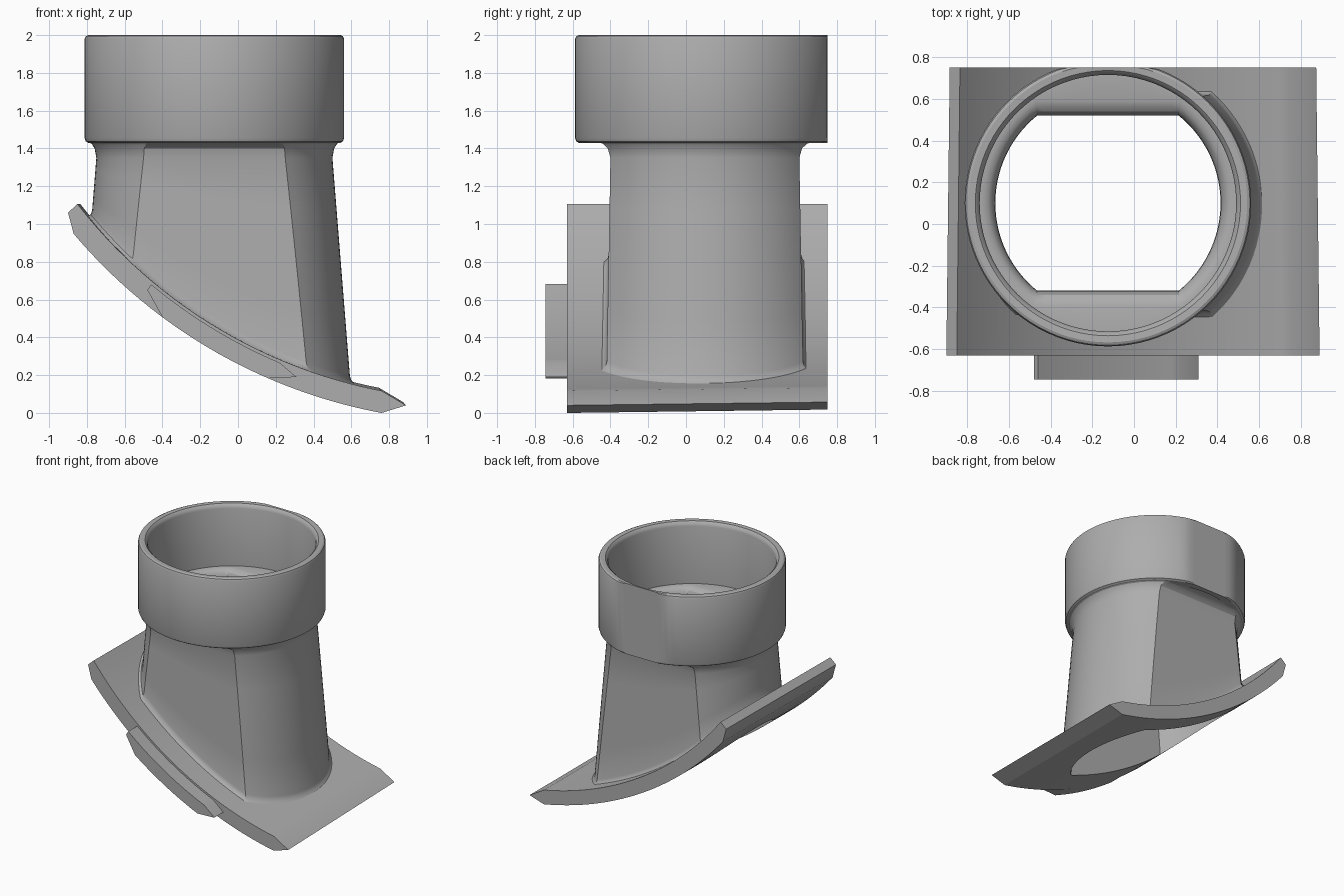
import bpy, bmesh
from math import sin, cos, asin, sqrt, pi, radians

if "Cube" in bpy.data.objects:
    bpy.data.objects.remove(bpy.data.objects["Cube"])

CX, CY = -0.125, 0.1            # pipe axis
ARC_X, ARC_Z = 1.276, 2.762     # saddle arc centre
R_LOW, R_TOP = 2.81, 2.695      # saddle underside and top radii

grey = bpy.data.materials.new("plain grey")
grey.use_nodes = True
grey.diffuse_color = (0.42, 0.42, 0.42, 1)
grey.node_tree.nodes["Principled BSDF"].inputs["Base Color"].default_value = (0.42, 0.42, 0.42, 1)


def arc_z(x, radius):
    return ARC_Z - sqrt(radius ** 2 - (x - ARC_X) ** 2)


def finish(bm, name):
    bmesh.ops.recalc_face_normals(bm, faces=bm.faces)
    mesh = bpy.data.meshes.new(name)
    bm.to_mesh(mesh)
    bm.free()
    mesh.materials.append(grey)
    obj = bpy.data.objects.new(name, mesh)
    bpy.context.collection.objects.link(obj)
    return obj


def smooth(obj):
    bpy.ops.object.select_all(action="DESELECT")
    obj.select_set(True)
    bpy.context.view_layer.objects.active = obj
    bpy.ops.object.shade_smooth_by_angle(angle=radians(28))


def outline(r, f=None, arcs=28, flats=18):
    """Circle of radius r; with f, cut flat at f to the front and back."""
    c = asin(f / r) if f else radians(53)
    pts = []
    for side in (1, -1):
        for i in range(arcs):
            a = -c + 2 * c * i / arcs
            pts.append((side * r * cos(a), side * r * sin(a)))
        for i in range(flats):
            t = i / flats
            a = c + (pi - 2 * c) * t
            x, y = (r * cos(c) * (1 - 2 * t), f) if f else (r * cos(a), r * sin(a))
            pts.append((side * x, side * y))
    # the back of the pipe never passes the back edge of the saddle
    return [(CX + x, CY + min(y, 0.65)) for x, y in pts]


def level(r, z, f=None):
    return [(x, y, z) for x, y in outline(r, f)]


def loft(rings, name, closed=True):
    bm = bmesh.new()
    vs = [[bm.verts.new(p) for p in ring] for ring in rings]
    n = len(vs[0])
    for k in range(len(vs) if closed else len(vs) - 1):
        a, b = vs[k], vs[(k + 1) % len(vs)]
        for i in range(n):
            j = (i + 1) % n
            bm.faces.new((a[i], a[j], b[j], b[i]))
    if not closed:
        bm.faces.new(vs[0])
        bm.faces.new(vs[-1])
    return finish(bm, name)


def outer(z, grow=0):
    d = 1.35 - z
    return outline(0.625 + 0.08 * d + grow, 0.50 + 0.018 * d + grow)


def inner(z):
    d = 1.40 - z
    return outline(0.54 + 0.08 * d, 0.42 + 0.018 * d)


def land(shape, radius):
    """Ring of a tapered shape where it meets an arc of the given radius."""
    ring = []
    for i in range(len(shape(1))):
        z = 0.5
        for _ in range(8):
            x, y = shape(z)[i]
            z = arc_z(x, radius)
        ring.append((x, y, z))
    return ring


def between(shape, top, ring, steps=4):
    """Rings of a tapered shape from a level top down towards a landed ring."""
    out = []
    for k in range(1, steps):
        row = []
        for i, p in enumerate(ring):
            z = top + (p[2] - top) * k / steps
            row.append((*shape(z)[i], z))
        out.append(row)
    return out


# Collar: socket wall with rounded rim and lower edge
collar = loft([level(r, z) for r, z in (
    (0.60, 1.47), (0.615, 1.49), (0.615, 1.965), (0.622, 1.985), (0.636, 1.998),
    (0.668, 2.0), (0.681, 1.994), (0.687, 1.98), (0.687, 1.455), (0.681, 1.438),
    (0.668, 1.43), (0.61, 1.43))], "collar")
smooth(collar)

# Neck: tapered tube with flat front and back, lip inside, fillets outside
bore_end = land(inner, R_TOP + 0.01)
rings = [bore_end] + between(inner, 1.40, bore_end)[::-1]
rings += [level(r, z, f) for r, f, z in (
    (0.54, 0.42, 1.40), (0.543, 0.424, 1.44), (0.556, 0.44, 1.475),
    (0.575, 0.463, 1.492), (0.60, 0.49, 1.50))]
rings += [level(0.63, 1.50), level(0.66, 1.445)]
rings += [level(r, z, f) for r, f, z in (
    (0.668, 0.57, 1.434), (0.65, 0.54, 1.425), (0.634, 0.514, 1.40), (0.625, 0.50, 1.35))]
foot = land(outer, R_TOP - 0.04)
rings += between(outer, 1.35, foot) + [foot]
for lift, grow in ((0.02, 0.006), (0.007, 0.018), (-0.01, 0.04)):
    rings.append(land(lambda z: outer(z, grow), R_TOP - lift))
neck = loft(rings, "neck")
smooth(neck)


def extrude_profile(profile, y0, y1, name, back=lambda x, z: (x, z)):
    bm = bmesh.new()
    a = [bm.verts.new((x, y0, z)) for x, z in profile]
    b = []
    for x, z in profile:
        bx, bz = back(x, z)
        b.append(bm.verts.new((bx, y1, bz)))
    n = len(a)
    for i in range(n):
        j = (i + 1) % n
        bm.faces.new((a[i], a[j], b[j], b[i]))
    bm.faces.new(a)
    bm.faces.new(b)
    return finish(bm, name)


def arc(x0, x1, radius, n=32):
    xs = [x0 + (x1 - x0) * i / n for i in range(n + 1)]
    return [(x, arc_z(x, radius)) for x in xs]


# Saddle: curved plate with bevelled ends, slightly tapered to the back
saddle = extrude_profile(
    arc(-0.87, 0.76, R_LOW) + [(0.89, 0.04)] + arc(0.76, -0.85, R_TOP) + [(-0.9, 1.06)],
    -0.63, 0.75, "saddle", lambda x, z: (x * 0.982, z + 0.018 * (1 - z / 1.1)))

# Opening through the saddle
cutter = loft([[(x, y, z) for x, y in inner(z)] for z in (1.3, 1.0, 0.7, 0.4, 0.1, -0.2)],
              "bore_cutter", closed=False)
cutter.hide_render = True
cut = saddle.modifiers.new("opening", "BOOLEAN")
cut.operation = "DIFFERENCE"
cut.solver = "EXACT"
cut.object = cutter
bpy.context.view_layer.objects.active = saddle
bpy.ops.object.modifier_apply(modifier=cut.name)
bpy.data.objects.remove(cutter)
smooth(saddle)

# Front tab: short curved tongue with slanted ends
tab = extrude_profile(
    arc(-0.40, 0.16, R_LOW, 16) + [(0.31, 0.19)] + arc(0.22, -0.46, R_TOP + 0.015, 16) + [(-0.48, 0.65)],
    -0.745, -0.62, "front_tab")
smooth(tab)
